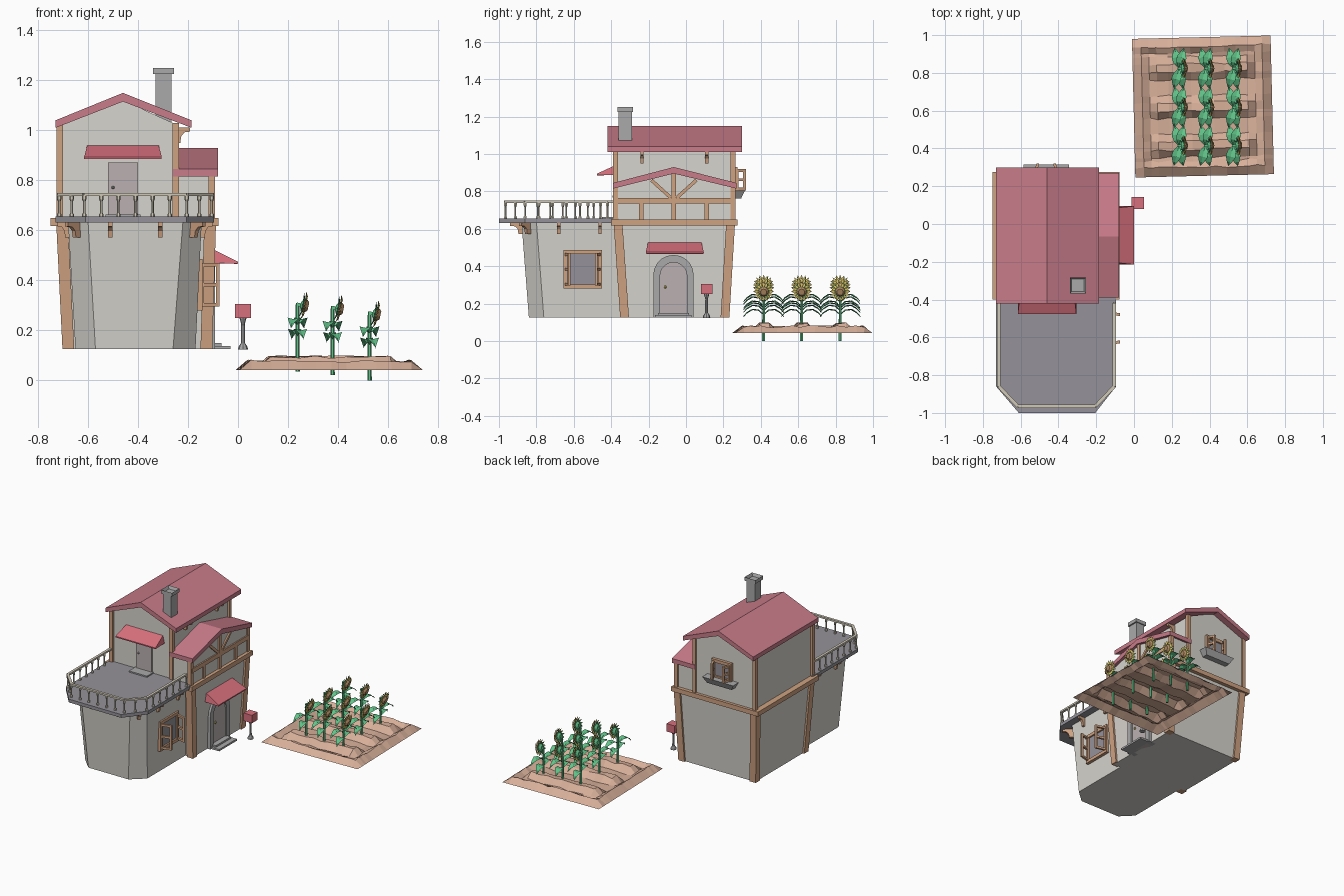
import bpy, bmesh, math, random
from mathutils import Vector, Matrix

if "Cube" in bpy.data.objects:
    bpy.data.objects.remove(bpy.data.objects["Cube"])
random.seed(4)

def mat(name, *c):
    m = bpy.data.materials.new(name)
    m.diffuse_color = (*c, 1)
    m.use_nodes = True
    m.node_tree.nodes["Principled BSDF"].inputs["Base Color"].default_value = m.diffuse_color
    return m
WALL = mat("plaster", .68, .66, .61)
WOOD = mat("wood", .62, .36, .22)
ROOF = mat("roof_red", .58, .2, .25)
RED = mat("awning_red", .68, .16, .2)
DECK = mat("slate", .3, .29, .32)
DOOR = mat("door_wood", .5, .44, .44)
RAIL = mat("cream", .62, .58, .47)
SOIL = mat("soil", .68, .43, .32)
GREEN = mat("leaf_green", .12, .55, .25)
YELLOW = mat("petal_yellow", .75, .6, .15)
BROWN = mat("seed_brown", .42, .25, .12)
GREY = mat("stone", .4, .4, .4)

def mesh(name, verts, faces, m, fix=True):
    me = bpy.data.meshes.new(name)
    me.from_pydata([tuple(v) for v in verts], [], faces)
    if fix:
        bm = bmesh.new(); bm.from_mesh(me)
        bmesh.ops.recalc_face_normals(bm, faces=bm.faces)
        bm.to_mesh(me); bm.free()
    me.materials.append(m)
    ob = bpy.data.objects.new(name, me)
    bpy.context.collection.objects.link(ob)
    return ob

def skin(name, a, b, m):
    """Closed solid between two loops with equal point counts."""
    n = len(a)
    f = [(i, (i+1) % n, n+(i+1) % n, n+i) for i in range(n)]
    return mesh(name, a+b, f+[tuple(range(n))[::-1], tuple(range(n, 2*n))], m)

def prism(name, pts, axis, t0, t1, m):
    put = {'x': lambda p, t: (t, p[0], p[1]), 'y': lambda p, t: (p[0], t, p[1]),
           'z': lambda p, t: (p[0], p[1], t)}[axis]
    return skin(name, [put(p, t0) for p in pts], [put(p, t1) for p in pts], m)

def rect(x0, x1, y0, y1):
    return [(x0, y0), (x1, y0), (x1, y1), (x0, y1)]

def box(name, x0, x1, y0, y1, z0, z1, m):
    return prism(name, rect(x0, x1, y0, y1), 'z', z0, z1, m)

def loft(name, lo, hi, z0, z1, m):
    return skin(name, [(*p, z0) for p in lo], [(*p, z1) for p in hi], m)

def beam(name, p, q, w, h, m, up=(0, 0, 1)):
    p, q = Vector(p), Vector(q)
    d = (q-p).normalized()
    s = d.cross(Vector(up)).normalized()*w/2
    u = s.cross(d).normalized()*h/2
    return skin(name, [p+s+u, p-s+u, p-s-u, p+s-u], [q+s+u, q-s+u, q-s-u, q+s-u], m)

def lathe(name, x, y, prof, m, n=6):
    """Turned part from (radius, z) pairs."""
    v = [(x+r*math.cos(2*math.pi*i/n), y+r*math.sin(2*math.pi*i/n), z) for r, z in prof for i in range(n)]
    k = len(prof)
    f = [(j*n+i, j*n+(i+1) % n, (j+1)*n+(i+1) % n, (j+1)*n+i) for j in range(k-1) for i in range(n)]
    return mesh(name, v, f+[tuple(range(n)), tuple(range((k-1)*n, k*n))], m)

# --- house bodies
lo, hi = (-.69, -.115, -.34, .22), (-.715, -.10, -.375, .25)
loft("ground_floor", rect(*lo), rect(*hi), .125, .64, WALL)
def chamfered(x0, x1, fx0, fx1, yb, yc, yf):
    return [(x0, yb), (x0, yc), (fx0, yf), (fx1, yf), (x1, yc), (x1, yb)]
loft("terrace_body", chamfered(-.65, -.17, -.57, -.26, -.3, -.76, -.84),
     chamfered(-.68, -.145, -.6, -.22, -.3, -.80, -.88), .125, .64, WALL)
prism("upper_floor", [(-.71, .63), (-.25, .63), (-.25, 1.025), (-.46, 1.12), (-.71, 1.025)], 'y', -.375, .255, WALL)
prism("side_wing", [(-.375, .63), (.25, .63), (.25, .83), (-.065, .9), (-.375, .83)], 'x', -.3, -.1, WALL)

# --- roofs
prism("main_roof", [(-.73, 1.01), (-.46, 1.115), (-.185, 1.01), (-.185, 1.04), (-.46, 1.15), (-.73, 1.04)], 'y', -.42, .3, ROOF)
prism("wing_roof", [(-.39, .815), (-.065, .895), (.27, .815), (.27, .845), (-.065, .93), (-.39, .845)], 'x', -.26, -.08, ROOF)

# --- chimney with hollow cap
box("chimney", -.33, -.265, -.36, -.29, 1.02, 1.23, GREY)
cap = box("chimney_cap", -.34, -.255, -.367, -.283, 1.225, 1.25, GREY)
bm = bmesh.new(); bm.from_mesh(cap.data)
top = max(bm.faces, key=lambda f: f.calc_center_median().z)
bmesh.ops.inset_region(bm, faces=[top], thickness=.02)
bmesh.ops.translate(bm, verts=top.verts, vec=(0, 0, -.03))
bm.to_mesh(cap.data); bm.free()

# --- corner posts, lower tapered and upper straight
for i, sx in ((0, 1), (1, -1)):
    for j, sy in ((2, 1), (3, -1)):
        def foot(r):
            xs, ys = sorted((r[i]-sx*.012, r[i]+sx*.035)), sorted((r[j]-sy*.012, r[j]+sy*.035))
            return rect(*xs, *ys)
        loft("corner_post", foot(lo), foot(hi), .125, .63, WOOD)
for x, z in ((-.712, 1.03), (-.248, 1.03), (-.105, .83)):
    for y in (-.376, .252):
        box("upper_post", x-.013, x+.013, y-.013, y+.013, .64, z, WOOD)

# --- belt beam
box("belt_left", -.75, -.705, -.4, .275, .618, .65, WOOD)
box("belt_right", -.115, -.078, -.4, .275, .618, .65, WOOD)
box("belt_back", -.75, -.078, .24, .275, .618, .65, WOOD)

# --- wing timbering
def timber(y0, z0, y1, z1, w=.024):
    beam("timber", (-.099, y0, z0), (-.099, y1, z1), .016, w, WOOD, (0, 1, .01) if abs(y1-y0) < .01 else (0, 0, 1))
timber(-.375, .75, .25, .75, .03)
timber(-.065, .64, -.065, .895)
for s in (-1, 1):
    timber(-.065+s*.175, .64, -.065+s*.175, .74)
    timber(-.065+s*.015, .765, -.065+s*.12, .86, .018)

# --- deck and turned railing
prism("deck", chamfered(-.73, -.095, -.61, -.205, -.36, -.86, -1.0), 'z', .632, .655, DECK)
path = [(-.105, -.42), (-.105, -.86), (-.205, -.965), (-.615, -.965), (-.715, -.86), (-.715, -.39)]
for a, b in zip(path, path[1:]):
    a, b = Vector(a), Vector(b)
    beam("hand_rail", (*a, .744), (*b, .744), .018, .012, RAIL)
    n = max(2, round((b-a).length/.068))
    for k in range(n):
        p = a.lerp(b, k/n)
        lathe("baluster", p.x, p.y, [(.009, .652), (.009, .664), (.005, .67), (.005, .715), (.009, .725), (.009, .742)], RAIL)

# --- curved brackets: under the deck and under the main eave
def bracket(x, y, z, ang, s=1):
    prof = [(-.01, 0), (.065, 0), (.065, -.017), (.04, -.02), (.025, -.035), (.02, -.062), (-.01, -.062)]
    ob = prism("bracket", [(u*s, w) for u, w in prof], 'y', -.009, .009, WOOD)
    ob.location = (x, y, z)
    ob.rotation_euler.z = math.radians(ang)
for x in (-.51, -.31):
    bracket(x, -.875, .633, -90)
for y in (-.68, -.46):
    bracket(-.147, y, .633, 0, .7); bracket(-.677, y, .633, 180, .7)
bracket(-.182, -.84, .633, -45); bracket(-.64, -.84, .633, -135)
for y in (-.235, .11):
    bracket(-.248, y, 1.012, 0, .85)

# --- awnings: sloped sheet with side flaps
def awning(name, x, y, z, ang, w, depth, drop):
    v = []
    for s in (-1, 1):
        v += [(s*(w/2-.012), 0, z), (s*w/2, -depth, z-drop), (s*w/2, -depth, z-drop-.008), (s*w/2, 0, z-drop-.005)]
    ob = mesh(name, v, [(0, 1, 5, 4), (1, 2, 6, 5), (0, 3, 2, 1), (4, 5, 6, 7)], RED)
    ob.location = (x, y, 0)
    ob.rotation_euler.z = math.radians(ang)
    mod = ob.modifiers.new("thickness", 'SOLIDIFY'); mod.thickness = .006
awning("terrace_awning", -.46, -.377, .94, 0, .31, .1, .046)
awning("entrance_awning", -.105, -.06, .527, 90, .31, .105, .052)

# --- terrace door
box("terrace_door", -.52, -.4, -.384, -.37, .65, .872, DOOR)
box("terrace_step", -.53, -.39, -.45, -.37, .65, .664, GREY)
lathe("terrace_knob", -.5, -.388, [(.004, .766), (.007, .771), (.004, .778)], GREY)

# --- arched entrance
def arch(r, top):
    zc = top-r
    return [(-.067+r, .125)]+[(-.067+r*math.cos(math.pi*k/10), zc+r*math.sin(math.pi*k/10)) for k in range(11)]+[(-.067-r, .125)]
prism("entrance_frame", arch(.108, .46)+arch(.072, .42)[::-1], 'x', -.15, -.092, GREY)
prism("entrance_door", arch(.074, .422), 'x', -.15, -.102, DOOR)
lathe("entrance_knob", -.1, -.11, [(.004, .28), (.008, .288), (.004, .296)], YELLOW)
box("entrance_step_top", -.12, -.065, -.15, .015, .125, .15, GREY)
box("entrance_step", -.12, -.03, -.165, .03, .125, .138, GREY)

# --- windows with open shutters
def window(x, y, z, ang, w, h, out):
    M = Matrix.Translation((x, y, z)) @ Matrix.Rotation(math.radians(ang), 4, 'Z')
    parts = [box("window_glass", -w/2, w/2, -.006, .02, -h/2, h/2, DECK)]
    def frame(name, p, q, hh, t, mid):
        p, q = Vector(p), Vector(q)
        zs = [-hh/2, 0, hh/2] if mid else [-hh/2, hh/2]
        up = Vector((0, 0, 1))
        for k in zs:
            parts.append(beam(name, p+up*k, q+up*k, t, t, WOOD))
        for e in (p, q):
            parts.append(beam(name, e-up*(hh/2+t/2), e+up*(hh/2+t/2), t, t, WOOD, (0, 1, 0)))
    frame("window_frame", (-w/2, -.006, 0), (w/2, -.006, 0), h, .022, False)
    for s in (-1, 1):
        frame("shutter", (s*(w/2-.003), -.015, 0), (s*(w/2-.02), -.015-out, 0), h*.86, .014, True)
    for o in parts:
        o.data.transform(M)
window(-.158, -.552, .383, 90, .185, .185, .062)
window(-.465, .258, .862, 180, .13, .115, .04)
loft("planter", rect(-.56, -.37, .25, .295), rect(-.585, -.345, .25, .315), .762, .805, GREY)

# --- mailbox
lathe("mailbox_post", .02, .11, [(.02, .123), (.018, .135), (.008, .15), (.007, .225), (.014, .25)], GREY, 8)
box("mailbox", -.012, .052, .08, .142, .25, .305, RED)

# --- ploughed garden bed
ys = [(-.367, .042, 0), (-.32, .08, 0), (-.285, .058, 0)]
for c in (-.205, 0, .205):
    ys += [(c-.06, .058, 0), (c-.022, .058, 1), (c+.022, .058, 1), (c+.06, .058, 0)]
ys += [(.285, .058, 0), (.32, .08, 0), (.367, .042, 0)]
xs = [-.367, -.32, -.28]+[-.24+.06*k for k in range(9)]+[.28, .32, .367]
R = Matrix.Translation((.365, .622, 0)) @ Matrix.Rotation(math.radians(1.4), 4, 'Z')
v, nx = [], len(xs)
for y, z, r in ys:
    for i, x in enumerate(xs):
        e = min(i, nx-1-i)
        h = .042 if e == 0 or abs(y) > .36 else .078 if e == 1 or abs(y) > .31 else z+(.036*r if e > 2 else 0)
        j = .006 if h > .05 else 0
        v.append(R @ Vector((x, y+random.uniform(-j, j), h+random.uniform(-j, j))))
mesh("garden_bed", v, [(a*nx+b, a*nx+b+1, a*nx+nx+b+1, a*nx+nx+b) for a in range(len(ys)-1) for b in range(nx-1)], SOIL, False)

# --- sunflower prototype, centred on its stem
C = Vector((.024, 0, .265))
stem = lathe("flower_stem", 0, 0, [(.009, 0), (.008, .15), (.007, .275)], GREEN)
neck = beam("flower_neck", (-.004, 0, .27), (.018, 0, .266), .013, .013, GREEN)
lv, lf = [], []
for z, turn in ((.14, 12), (.185, -14)):
    for s in (0, 180):
        b = len(lv)
        Mz = Matrix.Rotation(math.radians(turn+s), 4, 'Z')
        for t, w, dz in ((.003, .004, 0), (.03, .022, .022), (.06, .026, .025), (.09, .013, .008), (.11, .001, -.012)):
            for o, lift in ((-1, .006), (0, 0), (1, .006)):
                lv.append(Mz @ Vector((o*w, t, z+dz+lift)))
        lf += [(b+3*k+i, b+3*k+i+1, b+3*k+i+4, b+3*k+i+3) for k in range(4) for i in range(2)]
leaves = mesh("flower_leaves", lv, lf, GREEN, False)
def petals(name, n, r0, r1, x, wid, m):
    pv, pf = [], []
    for k in range(n):
        a = 2*math.pi*k/n
        for r, da, dx in ((r0, 0, 0), ((r0+r1)/2, -wid, .004), (r1, 0, -.006), ((r0+r1)/2, wid, .004)):
            pv.append(C+Vector((x+dx, r*math.cos(a+da), r*math.sin(a+da))))
        pf.append(tuple(range(4*k, 4*k+4)))
    return mesh(name, pv, pf, m, False)
front = petals("flower_petals", 16, .02, .057, .006, .2, YELLOW)
back = petals("flower_sepals", 12, .004, .05, -.002, .26, GREEN)
def disc(name, r0, r1, x0, x1, m):
    ob = lathe(name, 0, 0, [(r0, x0), (r1, (x0+x1)/2), (r0*.6, x1)], m, 10)
    ob.data.transform(Matrix.Translation(C) @ Matrix.Rotation(math.pi/2, 4, 'Y'))
    return ob
seeds = disc("flower_seeds", .028, .026, .0, .02, BROWN)
calyx = disc("flower_calyx", .012, .026, -.012, .006, GREEN)
proto = [stem, neck, leaves, front, back, seeds, calyx]
tilt = Matrix.Translation(C) @ Matrix.Rotation(math.radians(12), 4, 'Y') @ Matrix.Translation(-C)
for o in (front, back, seeds, calyx):
    o.data.transform(tilt)

# --- three rows of three flowers
spots = [(x, y, z) for x, z in ((.238, .035), (.378, .022), (.526, 0)) for y in (.415, .618, .824)]
for n, (x, y, z) in enumerate(spots):
    for o in proto:
        c = o if n == 0 else o.copy()
        if n:
            bpy.context.collection.objects.link(c)
        c.location = (x, y, z)
